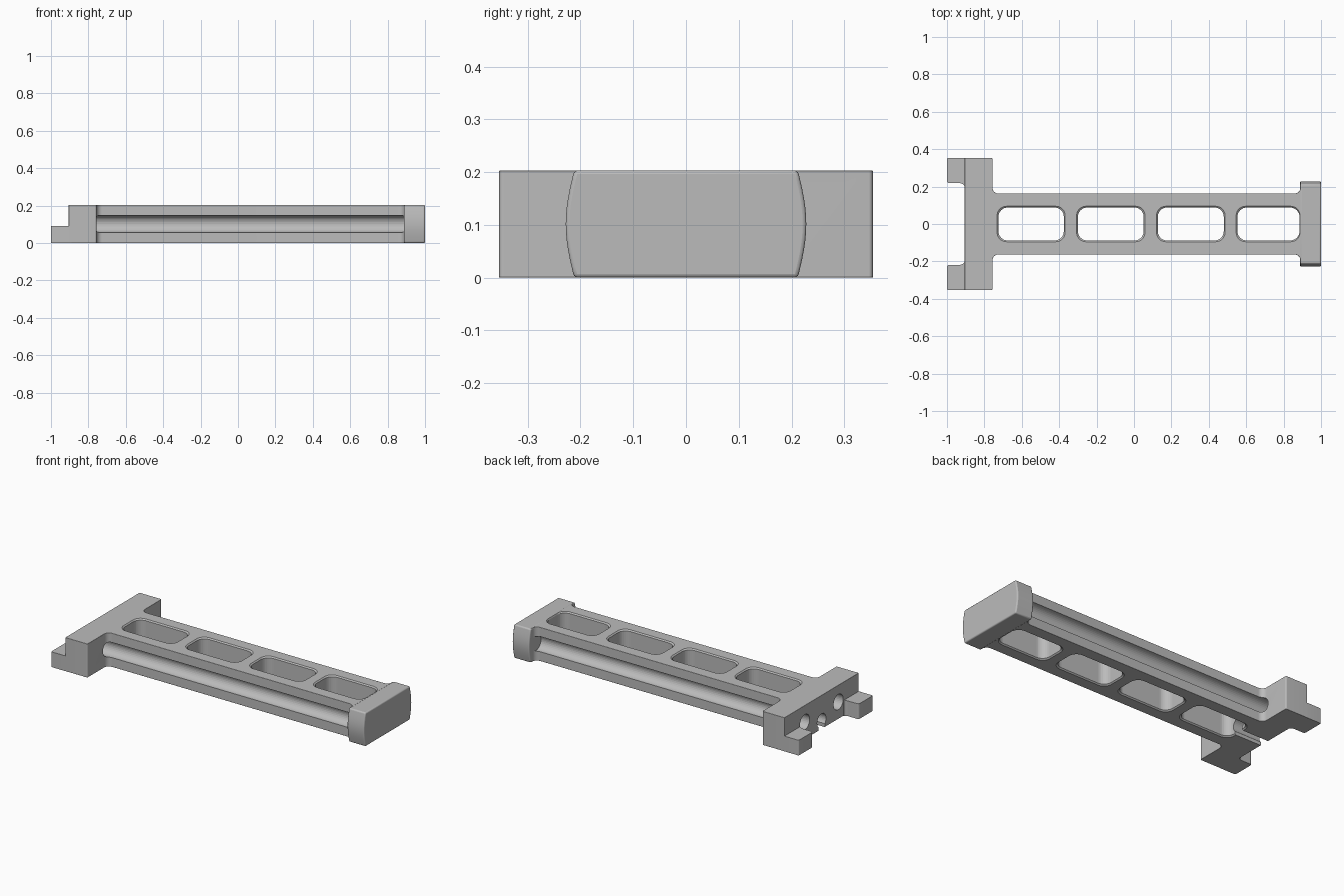
import bpy, bmesh
from math import cos, sin, pi
from mathutils import Vector, Matrix

if "Cube" in bpy.data.objects:
    bpy.data.objects.remove(bpy.data.objects["Cube"], do_unlink=True)

HEIGHT = 0.203
grey = bpy.data.materials.new("satin_grey")
grey.use_nodes = True
colour = (0.5, 0.5, 0.5, 1)
grey.diffuse_color = colour
grey.node_tree.nodes["Principled BSDF"].inputs["Base Color"].default_value = colour


def rounded(corners, steps=8):
    """Outline from (x, y, radius) corners, each rounded with an arc."""
    out = []
    for i, (x, y, r) in enumerate(corners):
        p = Vector((x, y))
        if r == 0:
            out.append(p)
            continue
        a = (Vector(corners[i - 1][:2]) - p).normalized()
        b = (Vector(corners[(i + 1) % len(corners)][:2]) - p).normalized()
        centre = p + (a + b) * r
        for k in range(steps + 1):
            t = k / steps * pi / 2
            out.append(centre - b * r * cos(t) - a * r * sin(t))
    return out


def loft(name, layers):
    """Solid through matching closed loops of 3D points."""
    bm = bmesh.new()
    rings = [[bm.verts.new(p) for p in layer] for layer in layers]
    n = len(rings[0])
    for low, high in zip(rings, rings[1:]):
        for i in range(n):
            j = (i + 1) % n
            bm.faces.new((low[i], low[j], high[j], high[i]))
    bm.faces.new(rings[0])
    bm.faces.new(rings[-1])
    bmesh.ops.recalc_face_normals(bm, faces=bm.faces)
    mesh = bpy.data.meshes.new(name)
    bm.to_mesh(mesh)
    bm.free()
    obj = bpy.data.objects.new(name, mesh)
    bpy.context.collection.objects.link(obj)
    mesh.materials.append(grey)
    return obj


def prism(name, outline, z0, z1):
    return loft(name, [[(p.x, p.y, z) for p in outline] for z in (z0, z1)])


def bevel(obj, width):
    m = obj.modifiers.new("soft_edges", "BEVEL")
    m.width = width
    m.segments = 3
    m.limit_method = "ANGLE"
    m.angle_limit = 0.8


def rod(name, x0, x1, y, z, r):
    ring = [(y + r * cos(k * pi / 16), z + r * sin(k * pi / 16)) for k in range(32)]
    return loft(name, [[(x, *p) for p in ring] for x in (x0, x1)])


def smooth(obj):
    bpy.ops.object.select_all(action="DESELECT")
    obj.select_set(True)
    bpy.context.view_layer.objects.active = obj
    bpy.ops.object.shade_smooth_by_angle(angle=0.6)


# Frame: wide head, two rails and flares into the end cap
half = [(-0.905, 0.354, 0), (-0.757, 0.354, 0.008), (-0.757, 0.163, 0.032),
        (0.89, 0.163, 0.032), (0.89, 0.205, 0), (0.893, 0.205, 0)]
outline = rounded(half + [(x, -y, r) for x, y, r in reversed(half)])
frame = prism("frame", outline, 0, HEIGHT)
bevel(frame, 0.007)

# Cutters: four windows with chamfered rims
cutters = []
for x0, x1 in ((-0.725, -0.375), (-0.3, 0.052), (0.127, 0.48), (0.553, 0.892)):
    layers = []
    for z, grow in ((-0.01, 0.017), (0.007, 0), (HEIGHT - 0.007, 0), (HEIGHT + 0.01, 0.017)):
        a, b, c = x0 - grow, x1 + grow, 0.088 + grow
        if x1 > 0.85:
            b = x1 - 0.007 + min(grow, 0.007)
        loop = rounded([(a, -c, 0.05), (b, -c, 0.05), (b, c, 0.05), (a, c, 0.05)])
        layers.append([(p.x, p.y, z) for p in loop])
    cutters.append(loft("window_cutter", layers))

# Cutters: side grooves running on through the head, centre hole and its slot
for side in (-1, 1):
    cutters.append(rod("groove_cutter", -1, 0.888, side * 0.16, 0.102, 0.046))
cutters.append(rod("centre_hole_cutter", -1, -0.7, 0, 0.05, 0.042))
slot = rounded([(-1, -0.03, 0), (-0.7, -0.03, 0), (-0.7, 0.03, 0), (-1, 0.03, 0)])
cutters.append(prism("slot_cutter", slot, -0.05, 0.04))

for cutter in cutters:
    m = frame.modifiers.new("cut", "BOOLEAN")
    m.operation = "DIFFERENCE"
    m.solver = "EXACT"
    m.object = cutter
    cutter.hide_render = True
    cutter.hide_set(True)
smooth(frame)

# End cap with bowed sides
bow = [(0.212 + 0.016 * sin(pi * k / 12), HEIGHT * k / 12) for k in range(13)]
section = bow + [(-y, z) for y, z in reversed(bow)]
cap = loft("end_cap", [[(x, y, z) for y, z in section] for x in (0.888, 1)])
bevel(cap, 0.007)
smooth(cap)

# Low feet with filleted inner corners
for side, label in ((1, "left"), (-1, "right")):
    foot_outline = rounded([(-1, 0.354, 0.008), (-1, 0.218, 0.012), (-0.905, 0.218, 0.025),
                            (-0.905, 0.19, 0), (-0.89, 0.19, 0), (-0.89, 0.354, 0)])
    # keep the fillet clear of the groove bore
    foot_outline = [Vector((p.x, max(p.y, 0.207) * side)) for p in foot_outline]
    foot = prism(label + "_foot", foot_outline, 0, 0.092)
    bevel(foot, 0.006)
    smooth(foot)
